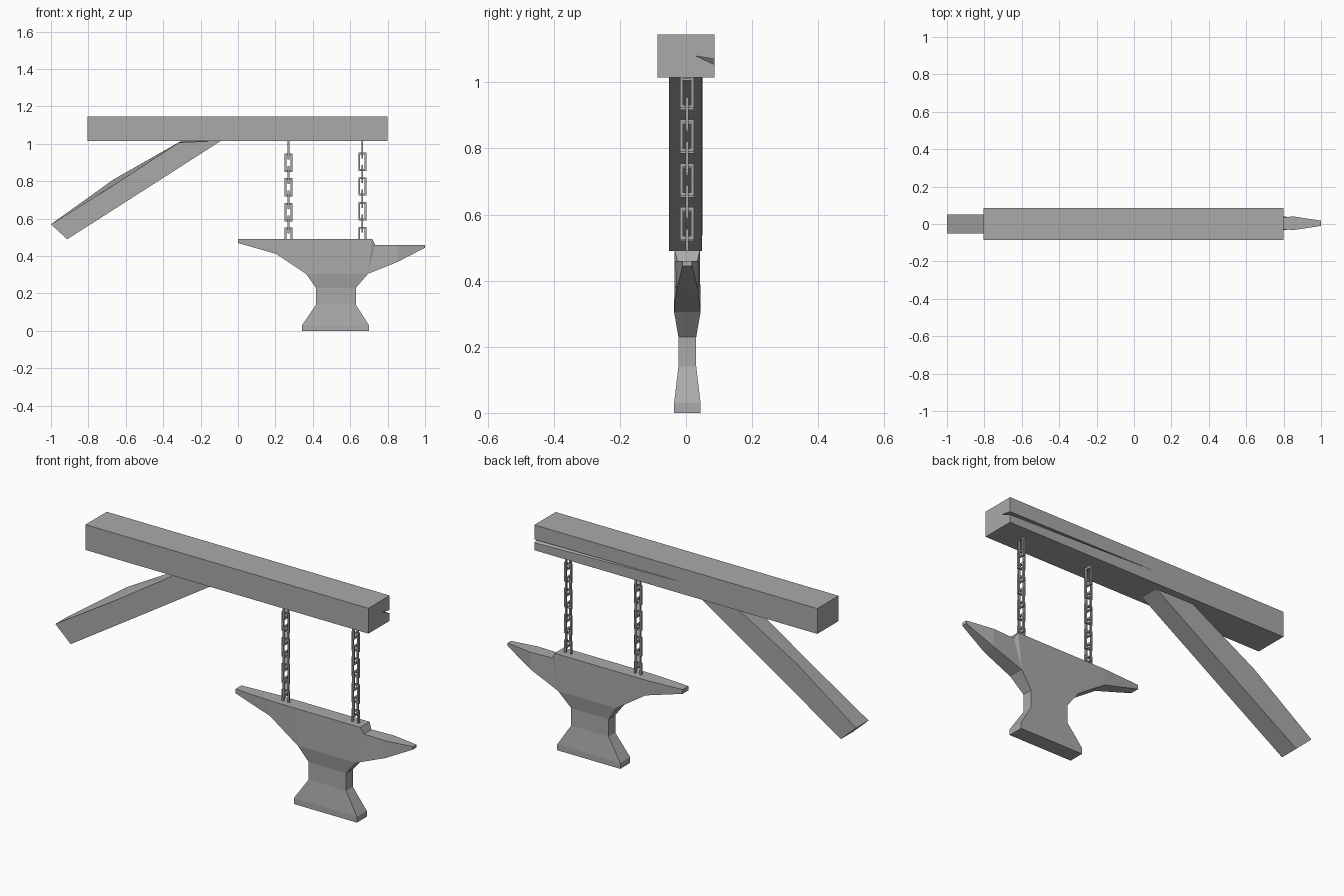
import bpy
import bmesh
from mathutils import Vector

cube = bpy.data.objects.get("Cube")
if cube:
    bpy.data.objects.remove(cube, do_unlink=True)

GREY = (0.4, 0.4, 0.4, 1)
mat = bpy.data.materials.new("plain grey")
mat.use_nodes = True
mat.diffuse_color = GREY
bsdf = mat.node_tree.nodes["Principled BSDF"]
bsdf.inputs["Base Color"].default_value = GREY
bsdf.inputs["Roughness"].default_value = 0.8


def make(name, verts, faces, loc=(0, 0, 0)):
    """Flat shaded mesh object with outward normals."""
    bm = bmesh.new()
    vs = [bm.verts.new(v) for v in verts]
    for f in faces:
        bm.faces.new([vs[i] for i in f])
    bmesh.ops.recalc_face_normals(bm, faces=bm.faces)
    mesh = bpy.data.meshes.new(name)
    bm.to_mesh(mesh)
    bm.free()
    mesh.materials.append(mat)
    ob = bpy.data.objects.new(name, mesh)
    ob.location = loc
    bpy.context.collection.objects.link(ob)
    return ob


# Beam: a box whose back side is split by a tapering crack
L, R, F, B, LOW, TOP = -0.805, 0.8, -0.086, 0.086, 1.015, 1.145
make("beam",
     [(R, B, LOW), (R, B, 1.054), (R, 0.03, 1.08), (R, B, 1.07), (R, B, TOP),
      (R, F, TOP), (R, F, LOW),
      (L, B, LOW), (L, B, TOP), (L, F, TOP), (L, F, LOW),
      (-0.03, B, 1.076)],
     [(0, 1, 2, 3, 4, 5, 6), (7, 8, 9, 10), (4, 5, 9, 8), (0, 6, 10, 7),
      (5, 6, 10, 9), (0, 1, 11, 3, 4, 8, 7), (1, 2, 11), (2, 3, 11)])

# Brace: four-cornered sections, with the upper corners warped halfway along
# each section: lower (x, z), upper front (x, z), upper back (x, z)
sections = [((-0.913, 0.49), (-1.0, 0.57), (-1.0, 0.57)),
            ((-0.55, 0.722), (-0.655, 0.785), (-0.665, 0.81)),
            ((-0.09, 1.017), (-0.315, 1.007), (-0.30, 1.017))]
verts, faces = [], []
for (lx, lz), (fx, fz), (bx, bz) in sections:
    verts += [(lx, -0.052, lz), (lx, 0.048, lz), (bx, 0.05, bz), (fx, -0.052, fz)]
for s in (0, 4):
    for i in range(4):
        j = (i + 1) % 4
        faces.append((s + i, s + j, s + 4 + j, s + 4 + i))
faces += [(0, 1, 2, 3), (8, 9, 10, 11)]
make("brace", verts, faces)

# Anvil: outline points (x, z, half width), mirrored front to back
outline = [
    (0, 0.492, 0.024), (0.203, 0.492, 0.037), (0.364, 0.492, 0.038),
    (0.717, 0.492, 0.038), (0.733, 0.46, 0.03), (0.856, 0.46, 0.036),
    (1, 0.46, 0.014), (1, 0.445, 0.014), (0.856, 0.37, 0.033),
    (0.695, 0.305, 0.04), (0.63, 0.23, 0.027), (0.63, 0.14, 0.027),
    (0.70, 0.03, 0.04), (0.70, 0, 0.04), (0.342, 0, 0.04),
    (0.342, 0.03, 0.04), (0.417, 0.14, 0.027), (0.417, 0.23, 0.027),
    (0.364, 0.305, 0.04), (0.203, 0.412, 0.035), (0, 0.47, 0.024)]
panels = [(0, 1, 19, 20), (1, 2, 18, 19), (2, 3, 9, 18), (3, 4, 9),
          (4, 5, 8, 9), (5, 6, 7, 8), (9, 10, 17, 18), (10, 11, 16, 17),
          (11, 12, 15, 16), (12, 13, 14, 15)]
n = len(outline)
verts = [(x, side * w, z) for side in (-1, 1) for x, z, w in outline]
faces = panels + [tuple(i + n for i in p) for p in panels]
faces += [(i, (i + 1) % n, (i + 1) % n + n, i + n) for i in range(n)]
make("anvil", verts, faces, (0, 0.004, 0))


def link(name, centre, across):
    """Rectangular chain link; across is the axis its width runs along."""
    across = Vector(across)
    up = Vector((0, 0, 1))
    depth = across.cross(up)
    verts, faces = [], []
    for w, h in ((0.021, 0.049), (0.012, 0.039)):
        for d in (-0.0045, 0.0045):
            for a, b in ((-1, -1), (1, -1), (1, 1), (-1, 1)):
                verts.append(across * a * w + up * b * h + depth * d)
    # rings: outer front, outer back, inner front, inner back
    for p, q in ((0, 4), (8, 12), (0, 8), (4, 12)):
        for i in range(4):
            j = (i + 1) % 4
            faces.append((p + i, p + j, q + j, q + i))
    make(name, verts, faces, centre)


# Chains: links alternate direction from the beam down into the anvil
for side, x, top in (("right", 0.27, 0.966), ("left", 0.665, 0.971)):
    for k in range(8):
        link(f"{side}_chain_link_{k + 1}", (x, 0.003, top - k * 0.0662),
             (1, 0, 0) if k % 2 else (0, 1, 0))
